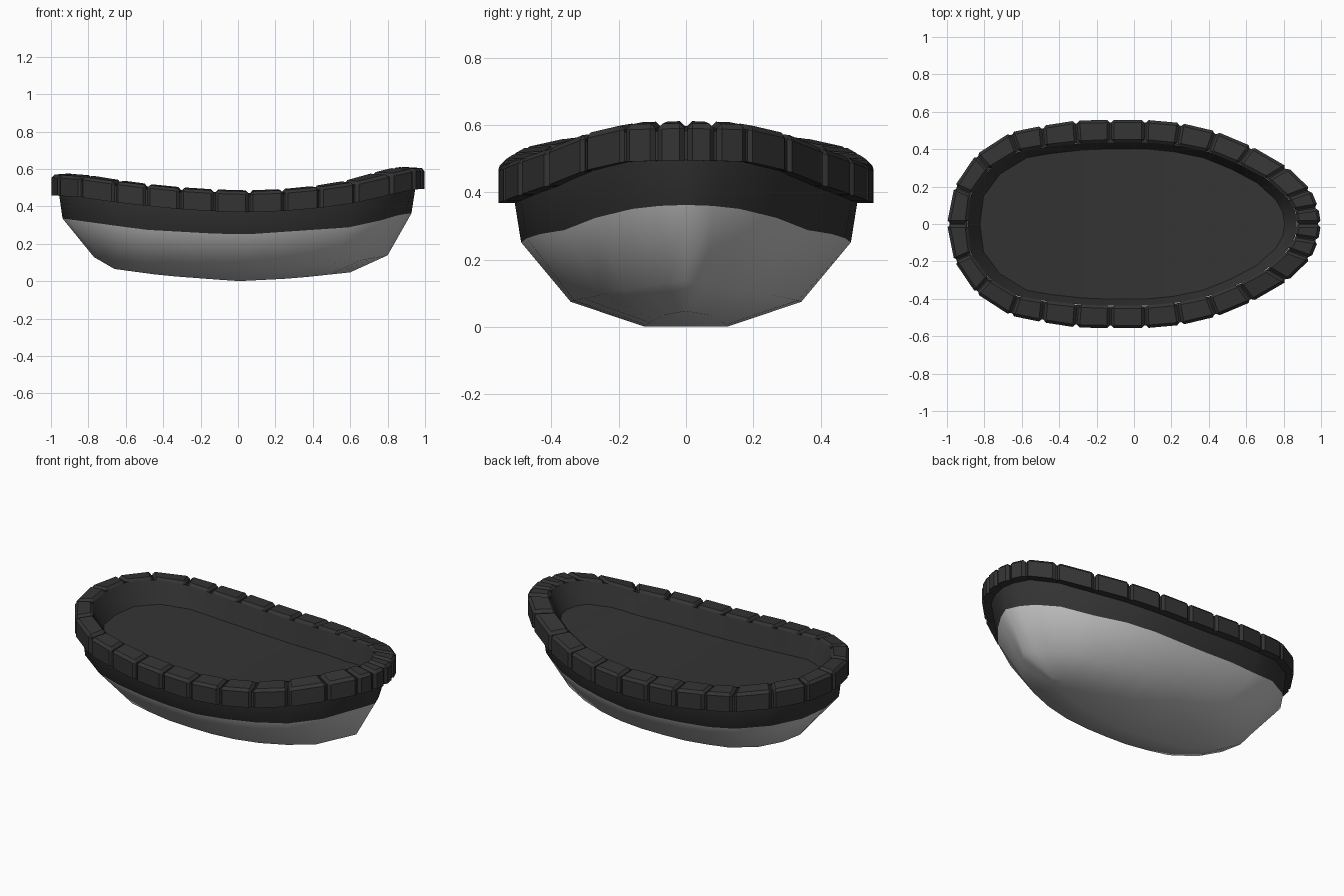
import bpy, bmesh, math
from mathutils import Vector

if "Cube" in bpy.data.objects:
    bpy.data.objects.remove(bpy.data.objects["Cube"])

# Plan of the fender ring, one side, stern to bow (joints between blocks)
OUTER = [(-1, 0), (-.96, .2), (-.845, .37), (-.66, .49), (-.49, .525), (-.31, .553), (-.125, .557),
         (.06, .557), (.25, .54), (.44, .495), (.63, .415), (.82, .305), (.945, .185), (.985, .09), (1, 0)]
INNER = [(-.89, 0), (-.87, .16), (-.775, .29), (-.62, .385), (-.48, .41), (-.30, .43), (-.125, .437),
         (.06, .437), (.23, .42), (.40, .385), (.56, .32), (.71, .24), (.82, .14), (.86, .07), (.87, 0)]
N = len(OUTER)
SHEER = [(-1, .577), (-.85, .567), (-.6, .532), (-.3, .502), (0, .484), (.3, .495), (.55, .522), (.75, .56), (.9, .605), (1, .612)]
BAND = [(-.95, .337), (-.5, .275), (0, .247), (.6, .288), (.94, .365)]
CHINE = [(-.78, .13), (-.6, .1), (-.3, .08), (0, .073), (.3, .08), (.6, .1), (.8, .138)]
KEEL = [(-.66, .065), (-.4, .03), (0, 0), (.3, .015), (.6, .047)]
STEM = {N - 3: .054, N - 2: .038}   # draws the bow in to a pointed stem


def interp(table, x):
    if x <= table[0][0]:
        return table[0][1]
    for (a, za), (b, zb) in zip(table, table[1:]):
        if x <= b:
            return za + (zb - za) * (x - a) / (b - a)
    return table[-1][1]


def material(name, v):
    m = bpy.data.materials.new(name)
    m.diffuse_color = (v, v, v, 1)
    m.use_nodes = True
    m.node_tree.nodes["Principled BSDF"].inputs["Base Color"].default_value = m.diffuse_color
    return m


rubber = material("dark_rubber", .034)
grey = material("hull_grey", .53)


def across(i, t):
    """Plan point between the outer (t=0) and inner (t=1) edge of the fender."""
    return Vector(OUTER[i]).lerp(Vector(INNER[i]), t)


def half_ring(t, dz):
    out = []
    for i in range(N):
        p = across(i, t)
        out.append((p.x, p.y, interp(SHEER, OUTER[i][0]) + dz))
    return out


def scaled(sx, sy, dx, table):
    out = []
    for i, (x, y) in enumerate(OUTER):
        px = (x - STEM.get(i, 0)) * sx + dx
        out.append((px, y * sy, interp(table, px)))
    return out


def full(half):
    return half + [(x, -y, z) for x, y, z in half[-2:0:-1]]


def finish(bm, name, mats, angle=None):
    bmesh.ops.recalc_face_normals(bm, faces=bm.faces[:])
    me = bpy.data.meshes.new(name)
    bm.to_mesh(me)
    bm.free()
    for m in mats:
        me.materials.append(m)
    if angle:
        me.polygons.foreach_set("use_smooth", [True] * len(me.polygons))
        me.set_sharp_from_angle(angle=math.radians(angle))
    ob = bpy.data.objects.new(name, me)
    bpy.context.collection.objects.link(ob)
    return ob


def loft(halves, closed=False, cap=False, mat_of=lambda k: 0):
    bm = bmesh.new()
    rings = [[bm.verts.new(p) for p in full(h)] for h in halves]
    L = len(rings[0])
    pairs = list(zip(rings, rings[1:]))
    if closed:
        pairs.append((rings[-1], rings[0]))
    for k, (a, b) in enumerate(pairs):
        for i in range(L):
            j = (i + 1) % L
            bm.faces.new((a[i], a[j], b[j], b[i])).material_index = mat_of(k)
    if cap:  # strips from side to side across the last ring
        r = rings[-1]
        for i in range(N - 1):
            f = list(dict.fromkeys([r[i], r[i + 1], r[-i - 1], r[-i % L]]))
            bm.faces.new(f).material_index = mat_of(len(pairs))
    return bm


# Hull: dark band above, grey below
rim = half_ring(.38, -.1)
band = []
for i in range(N):
    p = across(i, .56)
    band.append((p.x - STEM.get(i, 0) * .5, p.y, interp(BAND, p.x)))
chine = scaled(.785, .615, .015, CHINE)
keel = scaled(.63, .22, -.03, KEEL)
finish(loft([rim, band, chine, keel], cap=True, mat_of=lambda k: 0 if k == 0 else 1),
       "hull", [rubber, grey], 42)

# Inner wall and deck
edge = half_ring(1, -.015)
floor = [(x * .925, y * .92, z - .125) for x, y, z in edge]
finish(loft([edge, floor], cap=True), "deck", [rubber], 35)

# Continuous rail seen in the joints between blocks
finish(loft([half_ring(.12, -.117), half_ring(.12, -.03), half_ring(.97, -.018), half_ring(.97, -.117)],
            closed=True), "fender_rail", [rubber])

# Fender blocks, chamfered everywhere but underneath
bm = bmesh.new()
under = set()
for side in (1, -1):
    for i in range(N - 1):
        sections = []
        length = (Vector(OUTER[i + 1]) - Vector(OUTER[i])).length
        g = .004 / length
        for f in (g, 1 - g):
            o = Vector(OUTER[i]).lerp(Vector(OUTER[i + 1]), f)
            n = Vector(INNER[i]).lerp(Vector(INNER[i + 1]), f)
            z = interp(SHEER, o.x)
            sections.append([bm.verts.new((p.x, p.y * side, z + dz)) for p, dz in
                             ((o, -.118), (o, -.008), (n, 0), (n, -.118))])
        a, b = sections
        bm.faces.new(a)
        bm.faces.new(b[::-1])
        for k in range(4):
            face = bm.faces.new((a[k], b[k], b[(k + 1) % 4], a[(k + 1) % 4]))
            if k == 3:
                under.update(face.edges)
bmesh.ops.recalc_face_normals(bm, faces=bm.faces[:])
bmesh.ops.bevel(bm, geom=[e for e in bm.edges if e not in under], offset=.015, segments=1, affect='EDGES')
finish(bm, "fender_blocks", [rubber])
